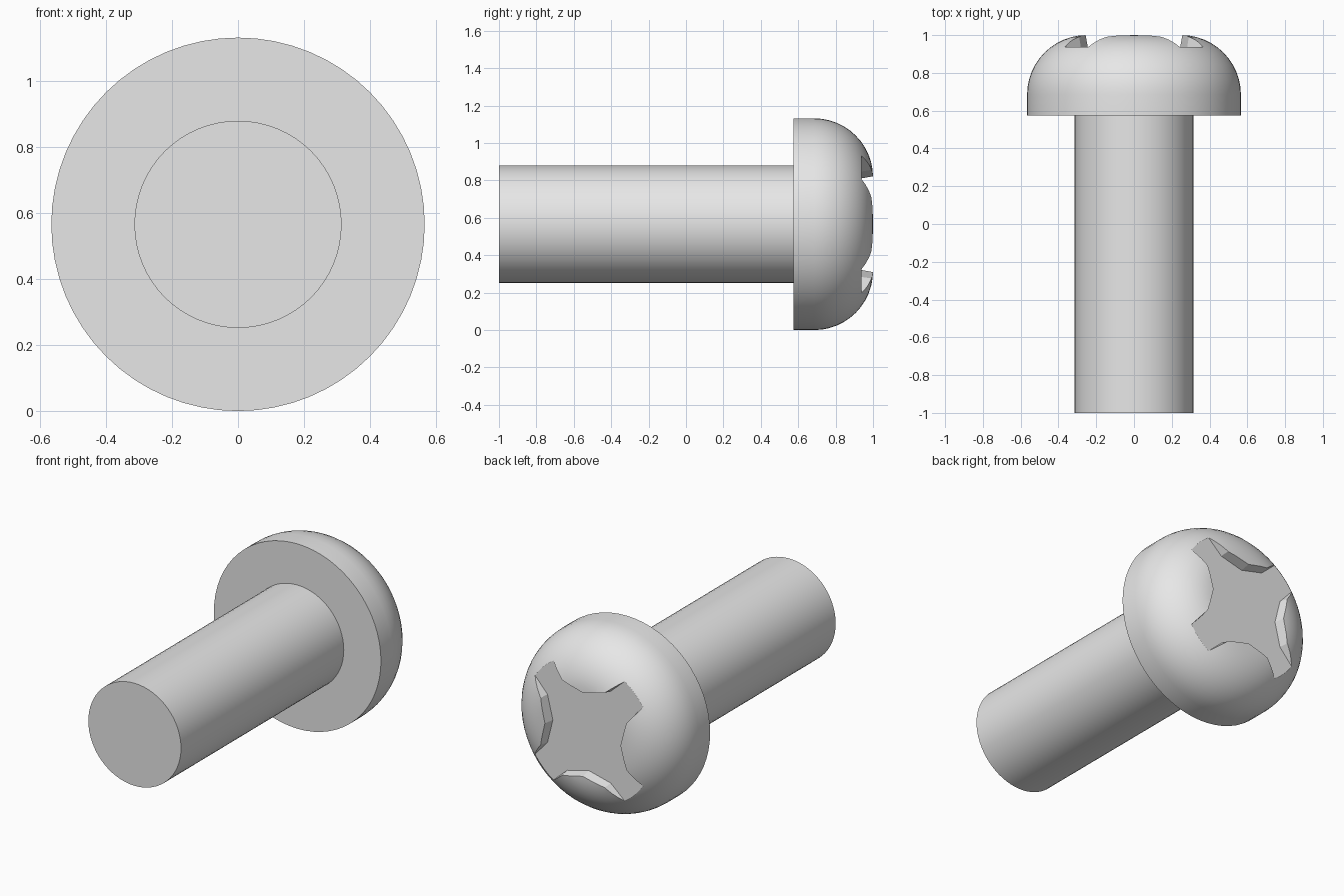
import bpy, bmesh, math
from math import sin, cos, pi, radians

cube = bpy.data.objects.get("Cube")
if cube:
    bpy.data.objects.remove(cube, do_unlink=True)

HEAD_R, SHANK_R = 0.566, 0.314
UNDERSIDE, FRONT, BACK = 0.575, -1.0, 1.0
FILLET = 0.315          # rounding of the head
FLOOR = 0.938           # depth of the drive recess
SIDES = 64

steel = bpy.data.materials.new("grey_steel")
steel.use_nodes = True
steel.diffuse_color = (0.8, 0.8, 0.8, 1)
steel.node_tree.nodes["Principled BSDF"].inputs["Base Color"].default_value = (0.8, 0.8, 0.8, 1)


def loft(name, rings):
    """Join closed rings of points with quads and cap both ends."""
    bm = bmesh.new()
    loops = [[bm.verts.new(p) for p in ring] for ring in rings]
    n = len(loops[0])
    for a, b in zip(loops, loops[1:]):
        for i in range(n):
            j = (i + 1) % n
            bm.faces.new((a[i], a[j], b[j], b[i]))
    bm.faces.new(loops[0])
    bm.faces.new(loops[-1])
    bmesh.ops.recalc_face_normals(bm, faces=bm.faces)
    mesh = bpy.data.meshes.new(name)
    bm.to_mesh(mesh)
    bm.free()
    mesh.materials.append(steel)
    obj = bpy.data.objects.new(name, mesh)
    bpy.context.collection.objects.link(obj)
    return obj


def circle(r, y):
    return [(r * cos(2 * pi * i / SIDES), y, HEAD_R + r * sin(2 * pi * i / SIDES))
            for i in range(SIDES)]


def cross(r, y):
    """Four-armed outline: four bulging faceted sides, arms on the diagonals."""
    pts = []
    for quarter in range(4):
        turn = quarter * pi / 2
        for step in range(-2, 3):
            a = radians(28 * step)
            u, v = r * sin(a), 0.56 - r * cos(a)
            pts.append((u * cos(turn) + v * sin(turn), y,
                        HEAD_R - u * sin(turn) + v * cos(turn)))
    return pts


def smooth(obj):
    bpy.ops.object.select_all(action='DESELECT')
    obj.select_set(True)
    bpy.context.view_layer.objects.active = obj
    bpy.ops.object.shade_smooth_by_angle(angle=radians(20))


# Shank
shank = loft("shank", [circle(SHANK_R, FRONT), circle(SHANK_R, UNDERSIDE + 0.02)])

# Rounded head
STEPS = 12
rings = [circle(HEAD_R, UNDERSIDE)]
for i in range(STEPS + 1):
    a = i / STEPS * pi / 2
    rings.append(circle(HEAD_R - FILLET + FILLET * cos(a), BACK - FILLET + FILLET * sin(a)))
head = loft("head", rings)

# Drive recess, cut with slightly drafted walls
cutter = loft("recess_cutter", [cross(0.315, FLOOR), cross(0.295, BACK + 0.05)])
cutter.hide_render = True
cut = head.modifiers.new("recess", 'BOOLEAN')
cut.operation = 'DIFFERENCE'
cut.solver = 'EXACT'
cut.object = cutter
bpy.context.view_layer.objects.active = head
bpy.ops.object.modifier_apply(modifier=cut.name)
bpy.data.objects.remove(cutter, do_unlink=True)

for part in (shank, head):
    smooth(part)
